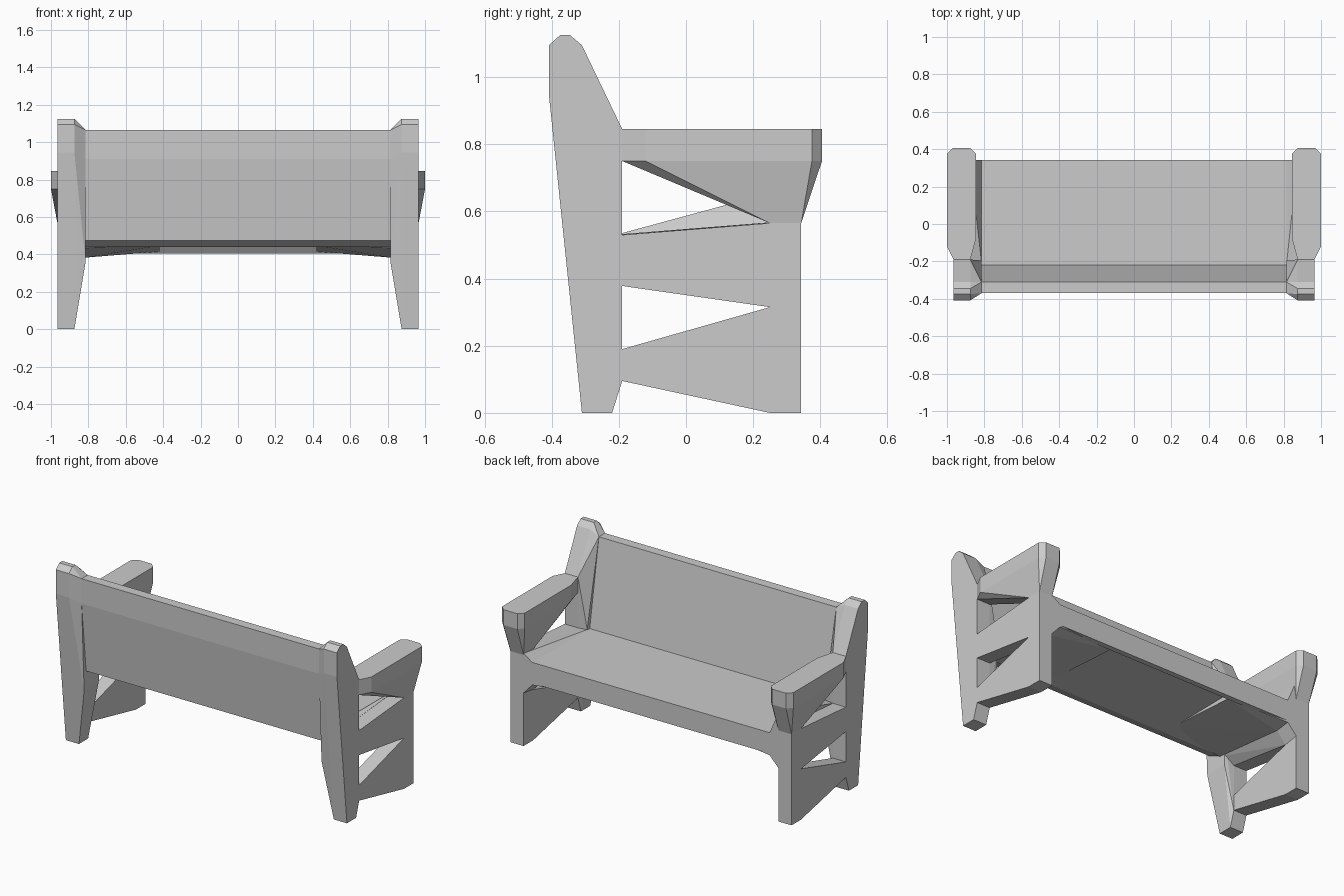
import bpy
import bmesh

cube = bpy.data.objects.get("Cube")
if cube:
    bpy.data.objects.remove(cube, do_unlink=True)

grey = bpy.data.materials.new("plain grey")
grey.use_nodes = True
colour = (0.6, 0.6, 0.6, 1)
grey.diffuse_color = colour
grey.node_tree.nodes["Principled BSDF"].inputs["Base Color"].default_value = colour


def finish(name, bm):
    bmesh.ops.dissolve_limit(bm, angle_limit=0.01, verts=bm.verts, edges=bm.edges)
    bmesh.ops.recalc_face_normals(bm, faces=bm.faces)
    mesh = bpy.data.meshes.new(name)
    bm.to_mesh(mesh)
    bm.free()
    mesh.materials.append(grey)
    obj = bpy.data.objects.new(name, mesh)
    bpy.context.collection.objects.link(obj)


def hull(name, points):
    bm = bmesh.new()
    for p in points:
        bm.verts.new(p)
    res = bmesh.ops.convex_hull(bm, input=bm.verts)
    inside = {g for g in res["geom_interior"] if isinstance(g, bmesh.types.BMVert)}
    bmesh.ops.delete(bm, geom=list(inside), context="VERTS")
    finish(name, bm)


def prism(name, loops, x0, x1):
    """Extrude a side profile (outline first, then holes) from x0 to x1."""
    bm = bmesh.new()
    edges = []
    for loop in loops:
        vs = [bm.verts.new((x0, y, z)) for y, z in loop]
        edges += [bm.edges.new((vs[i - 1], vs[i])) for i in range(len(vs))]
    bmesh.ops.triangle_fill(bm, use_beauty=True, use_dissolve=False, edges=edges)
    res = bmesh.ops.extrude_face_region(bm, geom=bm.faces[:], use_keep_orig=True)
    moved = [g for g in res["geom"] if isinstance(g, bmesh.types.BMVert)]
    bmesh.ops.translate(bm, verts=moved, vec=(x1 - x0, 0, 0))
    finish(name, bm)


def at(x, profile):
    return [(x, y, z) for y, z in profile]


FRONT = .343  # shared plane of the seat edge and the front legs

# Side frame: rear post, front leg and rails, with one enclosed opening
FRAME = [(-.31, 0), (-.22, 0), (-.19, .095), (.25, 0), (FRONT, 0), (FRONT, .565),
         (.25, .565), (-.19, .53), (-.19, .845), (-.31, 1.095), (-.345, 1.125),
         (-.375, 1.125), (-.408, 1.095), (-.408, .945)]
OPENING = [(-.19, .19), (-.19, .378), (.25, .315)]

# Rear post flare, from the frame to the end of the backrest
POST = [(-.31, 0), (-.22, 0), (-.19, .095), (-.19, .845), (-.31, 1.095),
        (-.345, 1.125), (-.375, 1.125), (-.408, 1.095), (-.408, .945)]
POST_INNER = [(-.345, .36), (-.37, .91), (-.37, 1.065), (-.31, 1.065),
              (-.195, .535), (-.2, .37)]

# Seat end flare
SEAT_OUTER = [(-.19, .378), (.25, .315), (FRONT, .33), (FRONT, .575),
              (.25, .565), (-.19, .53)]
SEAT_INNER = [(-.24, .435), (.25, .383), (FRONT, .395), (FRONT, .535), (-.22, .53)]

# Haunch under each seat end, fading out towards the middle
HAUNCH_END = [(-.24, .435), (.25, .383), (FRONT, .395), (FRONT, .45), (-.24, .45)]
HAUNCH_TIP = [(-.2, .447), (.3, .415), (.3, .45)]

# Armrest outline from above
ARM = [(.965, -.19), (1, -.12), (1, .375), (.97, .405), (.875, .405),
       (.845, .375), (.845, -.08), (.875, -.19)]

for side, s in (("left", 1), ("right", -1)):
    prism(side + "_side_frame", [FRAME, OPENING], s * .875, s * .965)
    hull(side + "_post_flare", at(s * .875, POST) + at(s * .815, POST_INNER))
    hull(side + "_seat_flare", at(s * .875, SEAT_OUTER) + at(s * .815, SEAT_INNER))
    hull(side + "_seat_haunch", at(s * .815, HAUNCH_END) + at(s * .42, HAUNCH_TIP))
    arm = [(s * x, y, z) for x, y in ARM for z in (.75, .845)]
    arm += [(s * x, y, .565) for x in (.875, .965) for y in (.25, FRONT)]
    hull(side + "_armrest", arm)

# Sloping wedge between the seat and the right armrest
hull("right_seat_wedge", at(-.815, [(-.21, .53), (FRONT, .535)])
     + at(-.877, [(-.19, .53), (FRONT, .68), (FRONT, .53)]))

# Backrest and seat in one continuous profile, with a thin lip under the front
BENCH = [(-.37, 1.065), (-.31, 1.065), (-.22, .53), (FRONT, .535), (FRONT, .405),
         (.31, .405), (.28, .445), (-.24, .44), (-.325, .475), (-.37, .91)]
prism("seat_and_backrest", [BENCH], -.815, .815)
